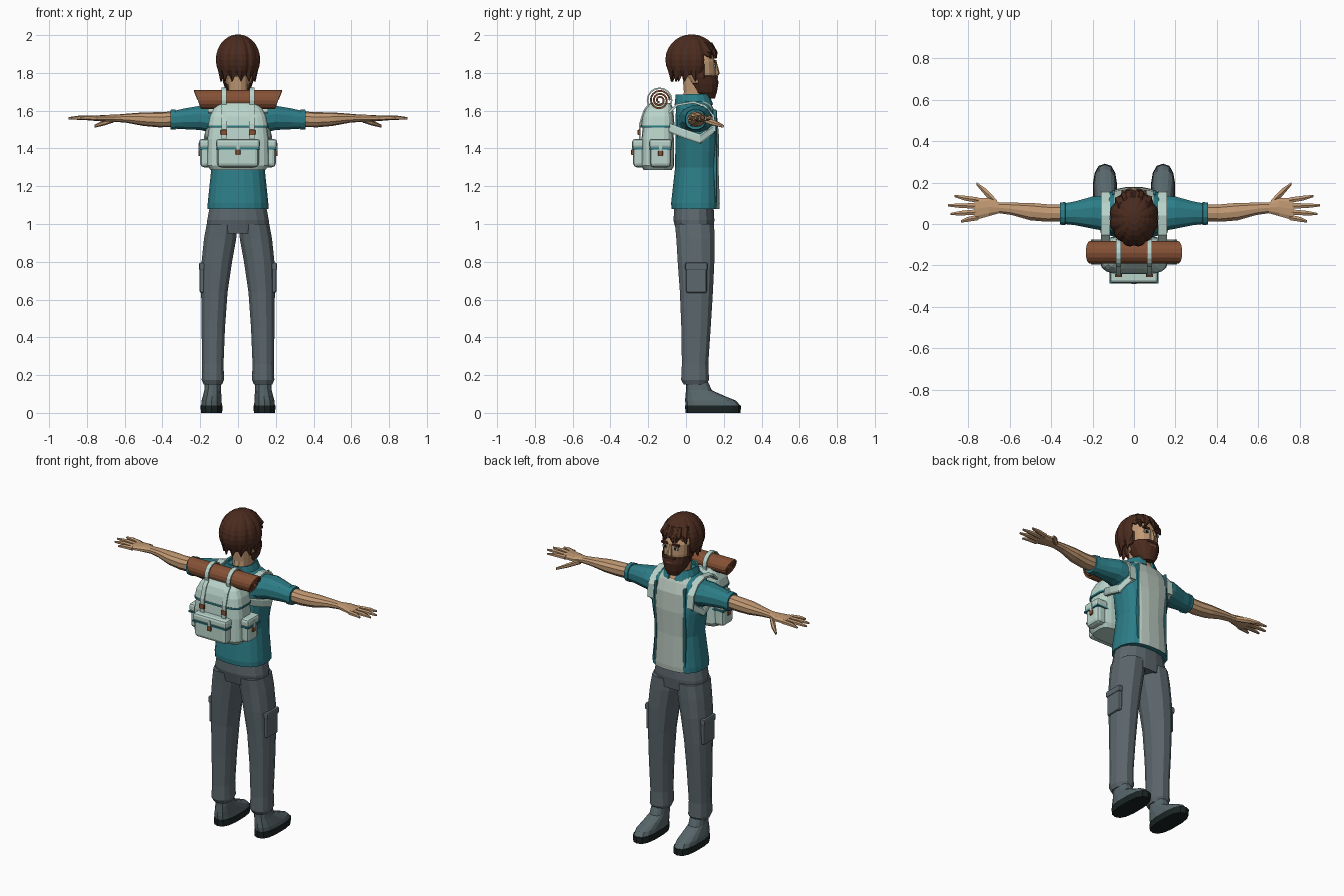
import bpy, bmesh
from math import sin, cos, pi, atan2, copysign
from mathutils import Matrix, Vector

cube = bpy.data.objects.get("Cube")
if cube:
    bpy.data.objects.remove(cube, do_unlink=True)


def paint(name, *rgb):
    m = bpy.data.materials.new(name)
    m.use_nodes = True
    colour = [(c / 255) ** 2.2 for c in rgb] + [1]
    m.diffuse_color = colour
    m.node_tree.nodes["Principled BSDF"].inputs["Base Color"].default_value = colour
    return m


hair_brown = paint("hair brown", 76, 47, 36)
skin = paint("skin", 192, 152, 115)
teal = paint("teal", 48, 124, 134)
trouser_grey = paint("trouser grey", 92, 103, 108)
shoe_grey = paint("shoe grey", 88, 102, 106)
sole_black = paint("sole black", 32, 40, 40)
pack_pale = paint("pack pale green", 184, 211, 201)
shirt_pale = paint("shirt pale grey", 180, 195, 185)
leather = paint("leather brown", 132, 82, 56)


def finish(name, bm, mats, mirror=False, solid=0, bevel=0):
    bmesh.ops.recalc_face_normals(bm, faces=bm.faces)
    mesh = bpy.data.meshes.new(name)
    bm.to_mesh(mesh)
    bm.free()
    ob = bpy.data.objects.new(name, mesh)
    bpy.context.collection.objects.link(ob)
    for m in mats:
        mesh.materials.append(m)
    if mirror:
        ob.modifiers.new("Mirror", "MIRROR")
    if solid:
        mod = ob.modifiers.new("Thickness", "SOLIDIFY")
        mod.thickness, mod.offset = solid, 0
    if bevel:
        mod = ob.modifiers.new("Bevel", "BEVEL")
        mod.width, mod.segments = bevel, 2
    return ob


PLACE = {"x": lambda t, a, b: (t, a, b),
         "y": lambda t, a, b: (a, t, b),
         "z": lambda t, a, b: (a, b, t)}


def loft(name, rings, mats, axis="z", n=12, power=2.3, edit=None, **kw):
    """Skin superellipse rings given as (position, centre a, centre b, radius a, radius b)."""
    bm = bmesh.new()
    loops = []
    for t, a, b, ra, rb in rings:
        loop = []
        for i in range(n):
            ang = (i + 0.5) * 2 * pi / n
            u, v = (copysign(abs(f(ang)) ** (2 / power), f(ang)) for f in (cos, sin))
            loop.append(bm.verts.new(PLACE[axis](t, a + ra * u, b + rb * v)))
        loops.append(loop)
    for lo, hi in zip(loops, loops[1:]):
        for i in range(n):
            j = (i + 1) % n
            bm.faces.new((lo[i], lo[j], hi[j], hi[i]))
    bm.faces.new(loops[0])
    bm.faces.new(loops[-1])
    if edit:
        edit(bm)
    return finish(name, bm, mats, **kw)


def box(name, centre, size, mat, **kw):
    bm = bmesh.new()
    bmesh.ops.create_cube(bm, size=1, matrix=Matrix.Translation(centre) @ Matrix.Diagonal((*size, 1)))
    return finish(name, bm, [mat], **kw)


def ribbon(name, path, x, width, mat, thick=0.012, edit=None, **kw):
    """Flat band that follows a (y, z) path, with its width along x."""
    bm = bmesh.new()
    pairs = [[bm.verts.new((x + s * width / 2, y, z)) for s in (-1, 1)] for y, z in path]
    for (a, b), (c, d) in zip(pairs, pairs[1:]):
        bm.faces.new((a, b, d, c))
    if edit:
        edit(bm)
    return finish(name, bm, [mat], solid=thick, **kw)


def drop_faces(bm, test):
    doomed = [f for f in bm.faces if test(f.calc_center_median())]
    bmesh.ops.delete(bm, geom=doomed, context="FACES")


# Shoes and trousers
loft("soles", [(0, .14, .143, .057, .146), (.04, .14, .143, .06, .148)],
     [sole_black], n=14, power=2.6, mirror=True)
loft("shoes", [(.04, .14, .142, .056, .144), (.065, .14, .13, .054, .135), (.09, .137, .1, .05, .103),
               (.12, .134, .068, .045, .068), (.18, .133, .055, .042, .055)],
     [shoe_grey], n=14, power=2.6, mirror=True)
loft("trouser_legs", [(.15, .133, .048, .05, .062), (.175, .133, .048, .061, .076), (.26, .133, .048, .058, .072),
                      (.45, .131, .053, .064, .08), (.64, .125, .055, .072, .09), (.8, .112, .053, .083, .1),
                      (.92, .095, .05, .088, .104), (1.0, .085, .045, .083, .107)],
     [trouser_grey], mirror=True)
loft("trouser_hips", [(.95, 0, .047, .165, .098), (1.02, 0, .042, .166, .11), (1.1, 0, .042, .15, .105)],
     [trouser_grey], n=16)
box("cargo_pockets", (.188, .055, .71), (.03, .11, .15), trouser_grey, mirror=True, bevel=.01)
box("cargo_pocket_flaps", (.19, .055, .775), (.034, .118, .04), trouser_grey, mirror=True, bevel=.008)


# Shirt with a pale front panel
def front_panel(bm):
    for x in (-.095, .095):
        bmesh.ops.bisect_plane(bm, geom=bm.verts[:] + bm.edges[:] + bm.faces[:],
                               plane_co=(x, 0, 0), plane_no=(1, 0, 0))
    for f in bm.faces:
        c = f.calc_center_median()
        f.material_index = int(abs(c.x) < .095 and c.y > .09 and abs(f.normal.z) < .9)


loft("shirt", [(1.08, 0, .05, .162, .128), (1.11, 0, .05, .162, .13), (1.3, 0, .057, .142, .116),
               (1.45, 0, .06, .165, .117), (1.56, 0, .055, .185, .112), (1.62, 0, .045, .15, .098),
               (1.66, 0, .037, .08, .082)],
     [teal, shirt_pale], n=20, power=2.5, edit=front_panel)
loft("collar", [(1.63, 0, .042, .1, .098), (1.685, 0, .035, .078, .085)], [teal], n=16, solid=.012,
     edit=lambda bm: drop_faces(bm, lambda c: abs(c.x) < .035 and (c.y > .08 or abs(c.y - .04) < .02)))
box("lapels", (.1, .152, 1.36), (.014, .022, .49), teal, mirror=True, bevel=.004)
loft("sleeves", [(.12, .05, 1.55, .09, .075), (.2, .055, 1.562, .08, .066), (.28, .052, 1.557, .06, .057),
                 (.33, .05, 1.553, .052, .05), (.332, .05, 1.553, .058, .056), (.358, .05, 1.553, .054, .053)],
     [teal], axis="x", mirror=True)

# Arms and hands
loft("arms", [(.32, .052, 1.555, .042, .042), (.42, .053, 1.552, .044, .04), (.5, .06, 1.555, .044, .036),
              (.59, .073, 1.56, .031, .024), (.65, .078, 1.56, .027, .019), (.7, .082, 1.56, .046, .018),
              (.77, .072, 1.56, .056, .013)], [skin], axis="x", n=10, mirror=True)
for finger, y0, y1, tip in (("index", .115, .135, .865), ("middle", .087, .09, .897),
                            ("ring", .058, .048, .885), ("little", .032, .012, .835)):
    loft(finger + "_fingers", [(.75, y0, 1.56, .015, .013), ((tip + .77) / 2, (y0 + y1) / 2, 1.563, .013, .012),
                               (tip, y1, 1.56, .006, .006)], [skin], axis="x", n=6, mirror=True)
loft("thumbs", [(.66, .1, 1.552, .016, .015), (.71, .148, 1.535, .022, .014), (.76, .195, 1.518, .008, .008)],
     [skin], axis="x", n=6, mirror=True)

# Neck, head and face
loft("neck", [(1.58, 0, .07, .03, .08), (1.64, 0, .055, .05, .08), (1.7, 0, .045, .052, .058),
              (1.78, 0, .04, .055, .06)], [skin])
loft("head", [(1.7, 0, .1, .045, .045), (1.74, 0, .085, .068, .07), (1.8, 0, .07, .082, .09),
              (1.86, 0, .065, .084, .093), (1.93, 0, .045, .072, .08)], [skin], n=16)
loft("nose", [(1.785, 0, .158, .016, .014), (1.8, 0, .16, .018, .018), (1.86, 0, .153, .009, .009)], [skin], n=6)
loft("beard", [(1.668, 0, .118, .036, .034), (1.7, 0, .1, .06, .062), (1.745, 0, .087, .076, .083),
               (1.785, 0, .075, .086, .088)], [hair_brown], n=16, solid=.006,
     edit=lambda bm: drop_faces(bm, lambda c: c.y < .05 or c.z > 1.78))
box("moustache", (0, .16, 1.778), (.075, .02, .016), hair_brown, bevel=.005)
box("mouth", (0, .167, 1.752), (.04, .009, .01), leather)
box("sideburns", (.083, .075, 1.81), (.018, .045, .08), hair_brown, mirror=True, bevel=.005)
box("eyebrows", (.038, .154, 1.862), (.045, .014, .012), hair_brown, mirror=True)
box("eye_whites", (.036, .152, 1.838), (.032, .009, .014), shirt_pale, mirror=True)
box("pupils", (.034, .155, 1.838), (.014, .009, .014), sole_black, mirror=True)

# Ridged hair with a jagged lower edge
STRANDS = 36
bm = bmesh.new()
middle = Vector((0, .03, 1.87))
bmesh.ops.create_uvsphere(bm, u_segments=STRANDS, v_segments=14, radius=1)
for v in bm.verts:
    strand = round(atan2(v.co.y, v.co.x) * STRANDS / (2 * pi)) % 3
    ridge = 1 if strand else .94
    v.co = middle + Vector((v.co.x * .115 * ridge, v.co.y * .137 * ridge, v.co.z * .13))
drop_faces(bm, lambda c: c.z < 1.78 or (c.y > .085 and c.z < 1.895))
for v in bm.verts:
    if v.is_boundary and round(atan2(v.co.y - middle.y, v.co.x) * STRANDS / (2 * pi)) % 3 == 1:
        v.co.z -= .035 if v.co.y < .05 else .015
finish("hair", bm, [hair_brown], solid=.008)
for i, x in enumerate((-.075, -.045, -.01, .03, .07)):
    lean = .012 if i % 2 else -.012
    y = .15 - x * x * 6
    loft("fringe_lock", [(1.875, x + lean, y + .008, .006, .005), (1.91, x, y + .004, .02, .014),
                         (1.96, x * .8, y - .03, .018, .02)], [hair_brown], n=6)

# Backpack body, lid and pockets
loft("pack_body", [(1.285, 0, -.15, .145, .075), (1.31, 0, -.15, .165, .088), (1.45, 0, -.15, .163, .086),
                   (1.54, 0, -.148, .15, .08), (1.6, 0, -.14, .125, .07)], [pack_pale], n=20, power=4)
loft("pack_lid", [(1.52, 0, -.15, .16, .09), (1.57, 0, -.148, .15, .084), (1.61, 0, -.142, .13, .074),
                  (1.64, 0, -.135, .1, .055)], [pack_pale], n=20, power=4)
loft("lid_trim", [(1.51, 0, -.15, .162, .092), (1.522, 0, -.15, .162, .092)], [teal], n=20, power=4)
pockets = (("front_pocket", 0, -.235, .22, .09, False), ("side_pockets", .165, -.135, .07, .11, True))
for name, x, y, w, d, twin in pockets:
    box(name, (x, y, 1.365), (w, d, .13), pack_pale, mirror=twin, bevel=.02)
    box(name + "_flap", (x, y, 1.425), (w + .012, d + .01, .05), pack_pale, mirror=twin, bevel=.015)
    box(name + "_trim", (x, y, 1.4), (w + .014, d + .012, .009), teal, mirror=twin)
box("front_buckle", (0, -.283, 1.38), (.025, .014, .03), leather, bevel=.004)
box("front_pocket_tab", (0, -.281, 1.405), (.016, .012, .05), pack_pale)
box("side_buckles", (.202, -.135, 1.375), (.014, .025, .03), leather, mirror=True, bevel=.004)
box("side_pocket_tabs", (.204, -.135, 1.405), (.01, .016, .05), pack_pale, mirror=True)

# Rolled mat with slanted ends
ROLL_Y, ROLL_Z = -.14, 1.655


def slant_ends(bm):
    for v in bm.verts:
        v.co.x *= 1 + 1.9 * (v.co.z - ROLL_Z)


def on_roll(radius, ang):
    return ROLL_Y + radius * cos(ang), ROLL_Z + radius * sin(ang)


ribbon("rolled_mat", [on_roll(.054 - .001 * i, i * pi / 8) for i in range(45)], 0, .425, leather,
       thick=.01, edit=slant_ends)

# Straps
over_roll = [on_roll(.064, i * pi / 8) for i in range(-1, 10)]
ribbon("mat_straps", over_roll + [(-.222, 1.6), (-.244, 1.53), (-.246, 1.45)], .075, .026, pack_pale,
       thick=.008, mirror=True)
box("mat_strap_buckles", (.075, -.248, 1.485), (.034, .016, .028), leather, mirror=True, bevel=.004)
ribbon("shoulder_straps", [(-.09, 1.59), (-.05, 1.63), (.04, 1.645), (.1, 1.625), (.145, 1.57), (.152, 1.49)],
       .137, .042, pack_pale, mirror=True)
loft("underarm_straps", [(-.09, .135, 1.51, .012, .025), (0, .16, 1.475, .014, .026), (.075, .166, 1.45, .014, .026),
                         (.15, .135, 1.505, .014, .024)], [pack_pale], axis="y", n=8, power=4, mirror=True)
